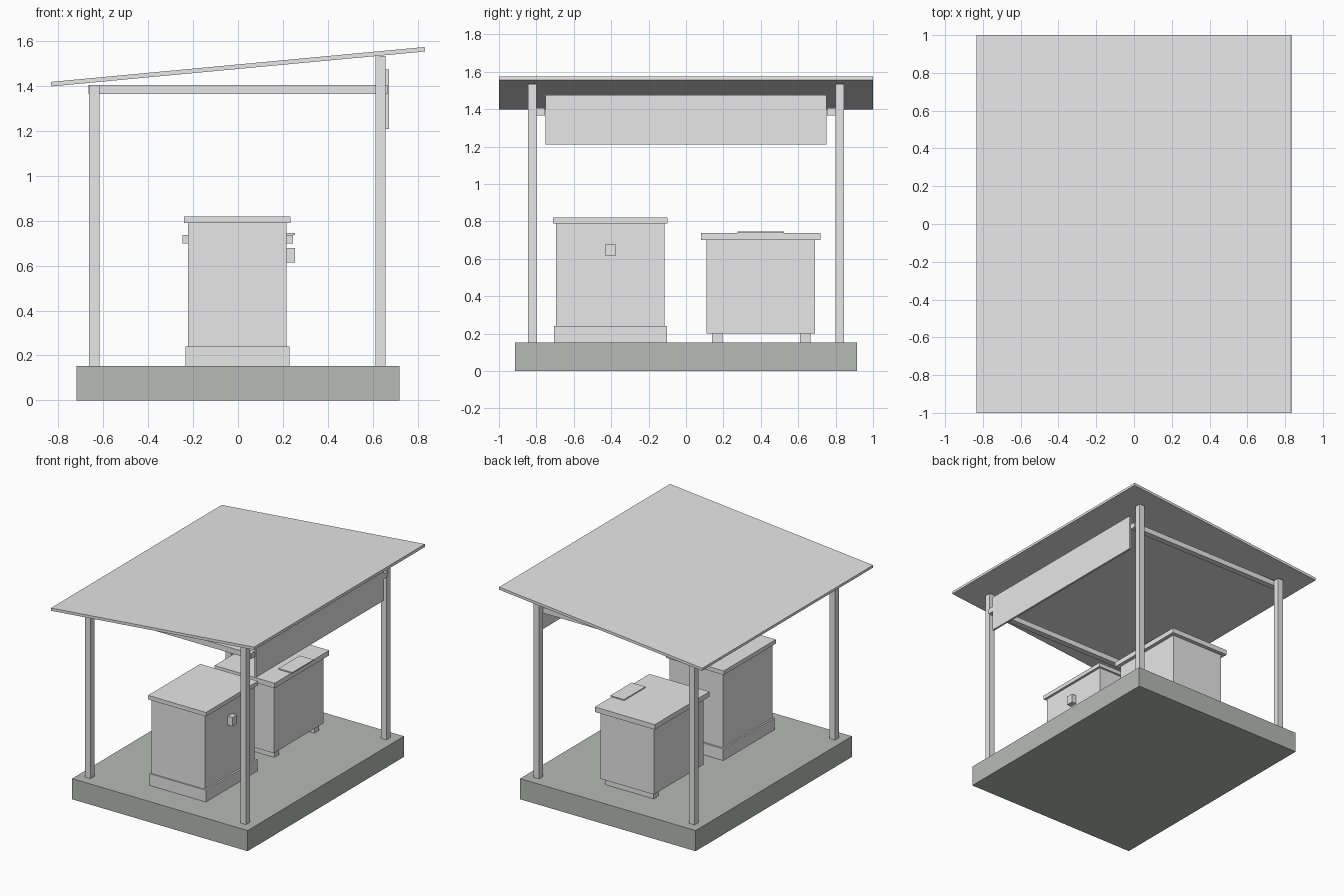
import bpy
import math

# Remove the default cube
old = bpy.data.objects.get("Cube")
if old:
    bpy.data.objects.remove(old, do_unlink=True)


def material(name, colour):
    m = bpy.data.materials.new(name)
    m.use_nodes = True
    m.diffuse_color = colour
    m.node_tree.nodes["Principled BSDF"].inputs["Base Color"].default_value = colour
    return m


light_grey = material("light grey", (0.8, 0.8, 0.8, 1))
concrete = material("concrete grey", (0.47, 0.49, 0.47, 1))


def box(name, x, y, z, mat=light_grey, tilt=0):
    """Box from its ranges on each axis, optionally tilted about y."""
    centre = [(a + b) / 2 for a, b in (x, y, z)]
    bpy.ops.mesh.primitive_cube_add(size=1, location=centre, rotation=(0, tilt, 0))
    ob = bpy.context.object
    ob.name = name
    ob.scale = [b - a for a, b in (x, y, z)]
    ob.data.materials.append(mat)
    return ob


# Ground slab
BASE = 0.153
box("slab", (-0.72, 0.72), (-0.915, 0.915), (0, BASE), concrete)

# Posts and cross beams, mirrored front to back
for side, s in (("front", -1), ("back", 1)):
    post_y = sorted((s * 0.80, s * 0.845))
    beam_y = sorted((s * 0.755, s * 0.80))
    box(side + "_low_post", (-0.663, -0.618), post_y, (BASE, 1.405))
    box(side + "_high_post", (0.612, 0.657), post_y, (BASE, 1.535))
    box(side + "_beam", (-0.667, 0.667), beam_y, (1.365, 1.405))

# Sloping roof sheet and fascia board
slope = math.atan2(0.155, 1.66)
half = 0.833 / math.cos(slope)
box("roof", (-half, half), (-1, 1), (1.477, 1.497), tilt=-slope)
box("fascia_board", (0.657, 0.672), (-0.75, 0.75), (1.21, 1.475))

# Front cabinet: plinth, body, lid and latch
box("cabinet_plinth", (-0.234, 0.23), (-0.705, -0.102), (BASE, 0.24))
box("cabinet_body", (-0.222, 0.217), (-0.695, -0.115), (0.24, 0.79))
box("cabinet_lid", (-0.24, 0.235), (-0.71, -0.10), (0.79, 0.82))
box("cabinet_latch", (0.217, 0.255), (-0.43, -0.376), (0.615, 0.68))

# Back chest: two rails, body, lid and hinge plate
for name, y in (("front_rail", 0.14), ("back_rail", 0.61)):
    box(name, (-0.2, 0.2), (y, y + 0.055), (BASE, 0.20))
box("chest_body", (-0.22, 0.217), (0.11, 0.69), (0.20, 0.70))
box("chest_lid", (-0.248, 0.244), (0.08, 0.72), (0.70, 0.737))
box("lid_plate", (0.14, 0.253), (0.275, 0.525), (0.737, 0.745))
